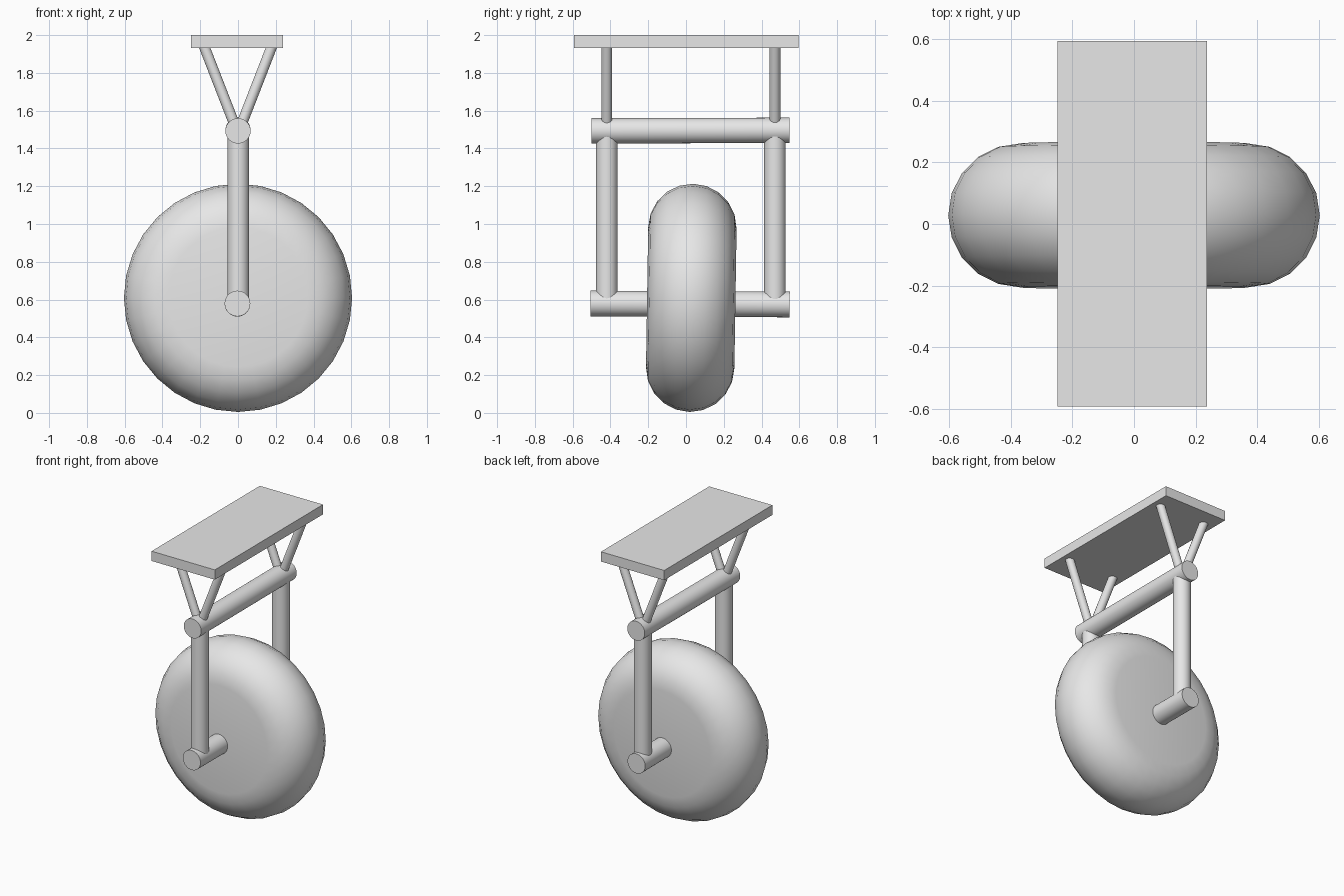
import bpy, bmesh, math
from mathutils import Vector, Matrix

if "Cube" in bpy.data.objects:
    bpy.data.objects.remove(bpy.data.objects["Cube"])

grey = bpy.data.materials.new("plain grey")
grey.diffuse_color = (0.8, 0.8, 0.8, 1)
grey.use_nodes = True
grey.node_tree.nodes["Principled BSDF"].inputs["Base Color"].default_value = grey.diffuse_color


def add_object(name, bm, smooth=True):
    bmesh.ops.recalc_face_normals(bm, faces=bm.faces)
    mesh = bpy.data.meshes.new(name)
    bm.to_mesh(mesh)
    bm.free()
    mesh.materials.append(grey)
    obj = bpy.data.objects.new(name, mesh)
    bpy.context.collection.objects.link(obj)
    if smooth:
        bpy.ops.object.select_all(action='DESELECT')
        obj.select_set(True)
        bpy.context.view_layer.objects.active = obj
        bpy.ops.object.shade_smooth_by_angle(angle=math.radians(35))
    return obj


def tube(name, start, end, radius, sides=32):
    """Closed cylinder between two points."""
    a, b = Vector(start), Vector(end)
    d = b - a
    bm = bmesh.new()
    bmesh.ops.create_cone(bm, cap_ends=True, segments=sides, radius1=radius,
                          radius2=radius, depth=d.length)
    turn = d.to_track_quat('Z', 'Y').to_matrix().to_4x4()
    bm.transform(Matrix.Translation((a + b) / 2) @ turn)
    return add_object(name, bm)


# Wheel: half-round tread lathed about the axle, closed by flat side discs
def wheel(centre, flat_radius, half_width, arc_steps=10, sides=32):
    bm = bmesh.new()
    rings = []
    for i in range(arc_steps + 1):
        t = -math.pi / 2 + math.pi * i / arc_steps
        r = flat_radius + half_width * math.cos(t)
        y = half_width * math.sin(t)
        rings.append([bm.verts.new((r * math.cos(k * math.tau / sides), y,
                                    r * math.sin(k * math.tau / sides)))
                      for k in range(sides)])
    for p, q in zip(rings, rings[1:]):
        for k in range(sides):
            n = (k + 1) % sides
            bm.faces.new((p[k], p[n], q[n], q[k]))
    bm.faces.new(rings[0])
    bm.faces.new(rings[-1])
    # the wheel leans very slightly backward
    bm.transform(Matrix.Translation(centre) @ Matrix.Rotation(math.radians(-0.9), 4, 'X'))
    return add_object("wheel", bm)


wheel((0, 0.028, 0.609), 0.37, 0.234)

# Axle and upper crossbar
tube("axle", (-0.003, -0.505, 0.579), (-0.003, 0.549, 0.574), 0.068)
tube("crossbar", (0, -0.5, 1.493), (0, 0.549, 1.496), 0.067)

# Fork legs and V-shaped struts, front and back
for side, y in (("front", -0.419), ("back", 0.471)):
    tube(side + "_fork_leg", (0.002, y, 0.58), (0.002, y, 1.49), 0.057)
    for hand, s in (("left", -1), ("right", 1)):
        tube(f"{side}_{hand}_strut", (s * 0.008, y, 1.5), (s * 0.183, y, 1.95), 0.028, 24)

# Top mounting plate
bm = bmesh.new()
bmesh.ops.create_cube(bm, size=1)
bm.transform(Matrix.Translation((-0.006, 0.001, 1.966)) @ Matrix.Diagonal((0.486, 1.189, 0.068, 1)))
add_object("mounting_plate", bm, smooth=False)
